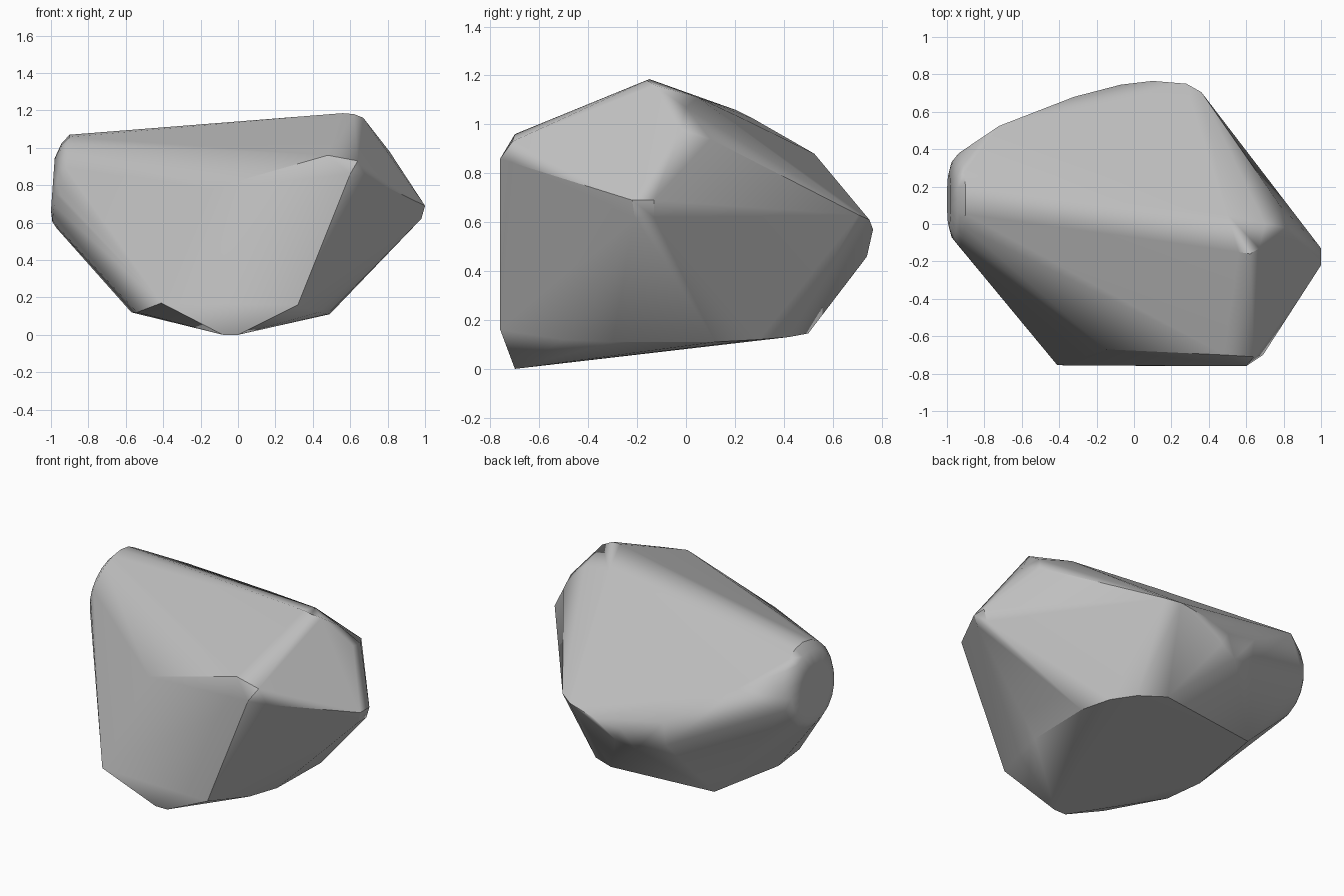
import bpy
import bmesh
from math import cos, sin, radians, tau
from mathutils import Vector

# Remove the default cube
default_cube = bpy.data.objects.get("Cube")
if default_cube:
    bpy.data.objects.remove(default_cube, do_unlink=True)


def make_material(name, colour):
    material = bpy.data.materials.new(name)
    material.use_nodes = True
    material.diffuse_color = colour
    material.node_tree.nodes["Principled BSDF"].inputs["Base Color"].default_value = colour
    return material


def ring(centre, radius, lean, count=20):
    """Circle of points facing along x, its top leaning towards the middle."""
    points = []
    for i in range(count):
        across, up = cos(tau * i / count), sin(tau * i / count)
        points.append(Vector(centre) + Vector((lean * up, radius * across, radius * up)))
    return points


# Crest, sloping down to the shoulder on the left and the swell behind
crest = [
    (.56, -.15, 1.185), (.62, -.16, 1.18), (.67, -.13, 1.16),
    (.81, -.02, .98), (.78, .1, .94), (.7, 0, 1.07),
    (.5, .05, 1.11), (.05, .24, 1.02),
]

# Upper front corner and the low ridge beside it
front_corner = [
    (.48, -.7, .96), (.64, -.71, .93), (.69, -.7, .84),
    (.6, -.76, .86), (-.15, -.67, .78),
]

# Blunt point on the left side
side_point = [(1, -.13, .69), (1, -.22, .69), (.98, -.13, .62), (.98, -.21, .62)]

# Rounded bulge along the back
back_bulge = [
    (.36, .705, .63), (.28, .75, .61), (.1, .765, .57), (-.07, .745, .54),
    (-.2, .705, .51), (-.32, .655, .47), (-.32, .68, .62),
    (-.03, .74, .46), (-.15, .71, .42), (-.72, .525, .88),
]

# Underside, tipping forward onto its lowest edge
underside = [
    (-.08, -.7, 0), (0, -.7, 0), (-.41, -.755, .17), (.32, -.76, .16),
    (.43, -.5, .12), (.48, -.3, .11), (.49, .12, .11), (.43, .3, .12),
    (.33, .42, .13), (.17, .5, .145), (-.49, .42, .135),
    (-.57, -.1, .12), (-.54, -.35, .12),
]

# Rounded nose on the right side
nose = (
    ring((-.935, .13, .82), .25, .035)
    + ring((-.968, .13, .815), .21, .025)
    + ring((-.99, .13, .805), .14, .01)
)

# Wrap all the zones in one convex skin
bm = bmesh.new()
for point in crest + front_corner + side_point + back_bulge + underside + nose:
    bm.verts.new(point)
hull = bmesh.ops.convex_hull(bm, input=bm.verts)
loose = {v for v in hull["geom_interior"] + hull["geom_unused"] if isinstance(v, bmesh.types.BMVert)}
bmesh.ops.delete(bm, geom=list(loose), context="VERTS")
bmesh.ops.dissolve_limit(bm, angle_limit=radians(1), verts=bm.verts, edges=bm.edges)
bmesh.ops.recalc_face_normals(bm, faces=bm.faces)

mesh = bpy.data.meshes.new("rock")
bm.to_mesh(mesh)
bm.free()
mesh.materials.append(make_material("stone grey", (.52, .52, .52, 1)))

rock = bpy.data.objects.new("rock", mesh)
bpy.context.collection.objects.link(rock)

# Smooth the worn edges, keep the steep breaks sharp and the large facets flat
bpy.context.view_layer.objects.active = rock
rock.select_set(True)
bpy.ops.object.shade_smooth_by_angle(angle=radians(30))
weighting = rock.modifiers.new("flat_facets", "WEIGHTED_NORMAL")
weighting.keep_sharp = True
weighting.weight = 80
